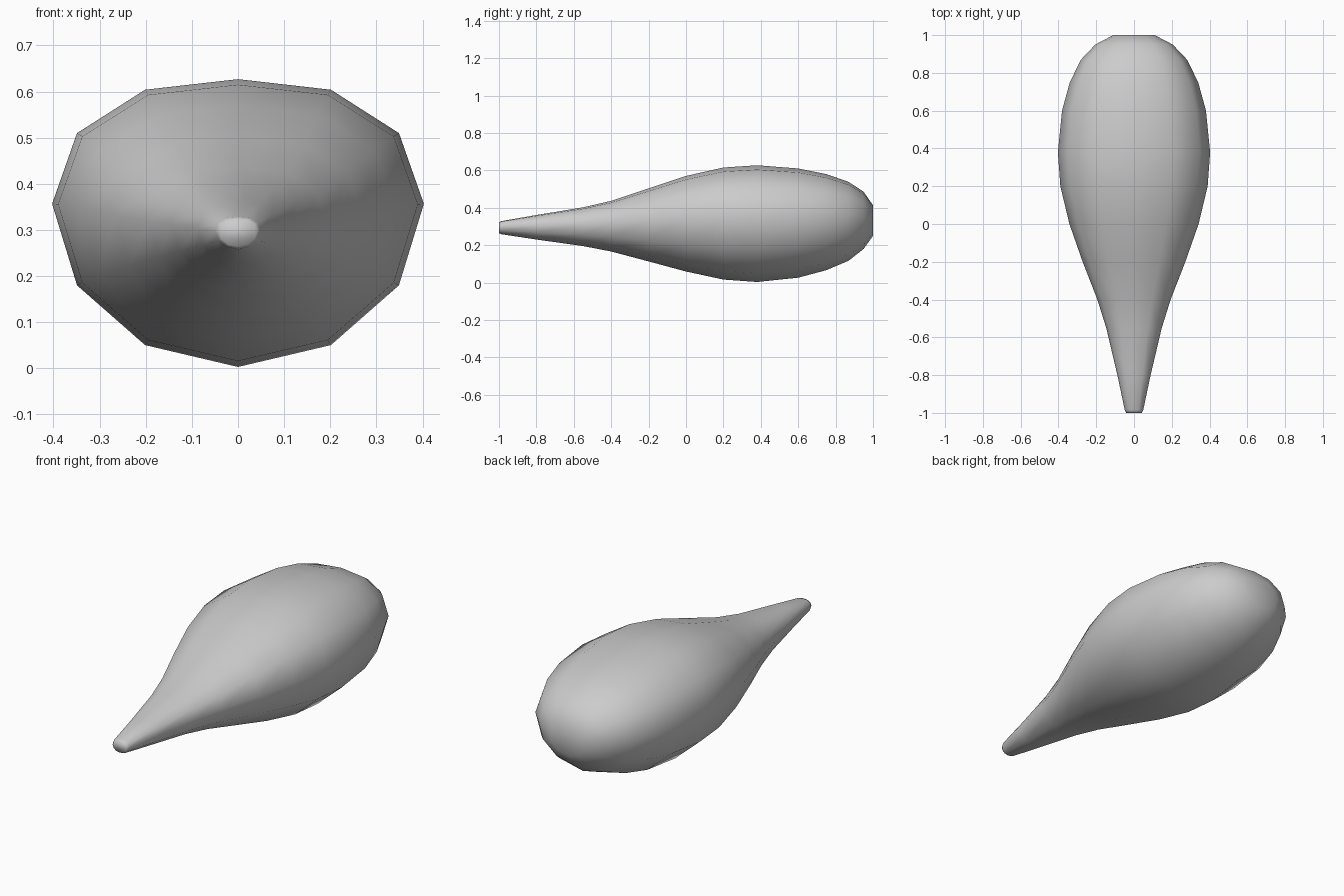
import bpy, bmesh, math

if "Cube" in bpy.data.objects:
    bpy.data.objects.remove(bpy.data.objects["Cube"])

# Stations along the body: y, half width, bottom z, top z
STATIONS = [
    (-1.00, 0.041, 0.264, 0.323), (-0.985, 0.049, 0.258, 0.329),
    (-0.80, 0.088, 0.230, 0.361), (-0.55, 0.147, 0.195, 0.402),
    (-0.40, 0.194, 0.166, 0.437), (-0.20, 0.272, 0.113, 0.503),
    (0.00, 0.342, 0.059, 0.570), (0.20, 0.390, 0.016, 0.615),
    (0.38, 0.403, 0.003, 0.627), (0.60, 0.381, 0.026, 0.610),
    (0.75, 0.340, 0.066, 0.580), (0.87, 0.281, 0.117, 0.538),
    (0.95, 0.205, 0.180, 0.485), (1.00, 0.110, 0.250, 0.413),
]
SIDES = 12
# Upper half of the section is slightly flattened, lower half is elliptical
UPPER = {0.0: 0.0, 0.5: 0.567, 0.87: 0.915, 1.0: 1.0}

grey = bpy.data.materials.new("light grey")
grey.diffuse_color = (0.6, 0.6, 0.6, 1)
grey.use_nodes = True
grey.node_tree.nodes["Principled BSDF"].inputs["Base Color"].default_value = grey.diffuse_color

# Teardrop body lofted from rings
bm = bmesh.new()
rings = []
for y, w, lo, hi in STATIONS:
    mid = hi - (hi - lo) * 0.433
    ring = []
    for i in range(SIDES):
        a = 2 * math.pi * i / SIDES
        s = round(math.sin(a), 2) + 0.0
        z = mid + UPPER[s] * (hi - mid) if s >= 0 else mid + math.sin(a) * (mid - lo)
        ring.append(bm.verts.new((w * math.cos(a), y, z)))
    rings.append(ring)
for r0, r1 in zip(rings, rings[1:]):
    for i in range(SIDES):
        j = (i + 1) % SIDES
        bm.faces.new((r0[i], r0[j], r1[j], r1[i]))
bm.faces.new(rings[0])
bm.faces.new(rings[-1])
bmesh.ops.recalc_face_normals(bm, faces=bm.faces)
for f in bm.faces:
    f.smooth = True

mesh = bpy.data.meshes.new("teardrop_body")
bm.to_mesh(mesh)
bm.free()
mesh.materials.append(grey)
body = bpy.data.objects.new("teardrop_body", mesh)
bpy.context.collection.objects.link(body)
